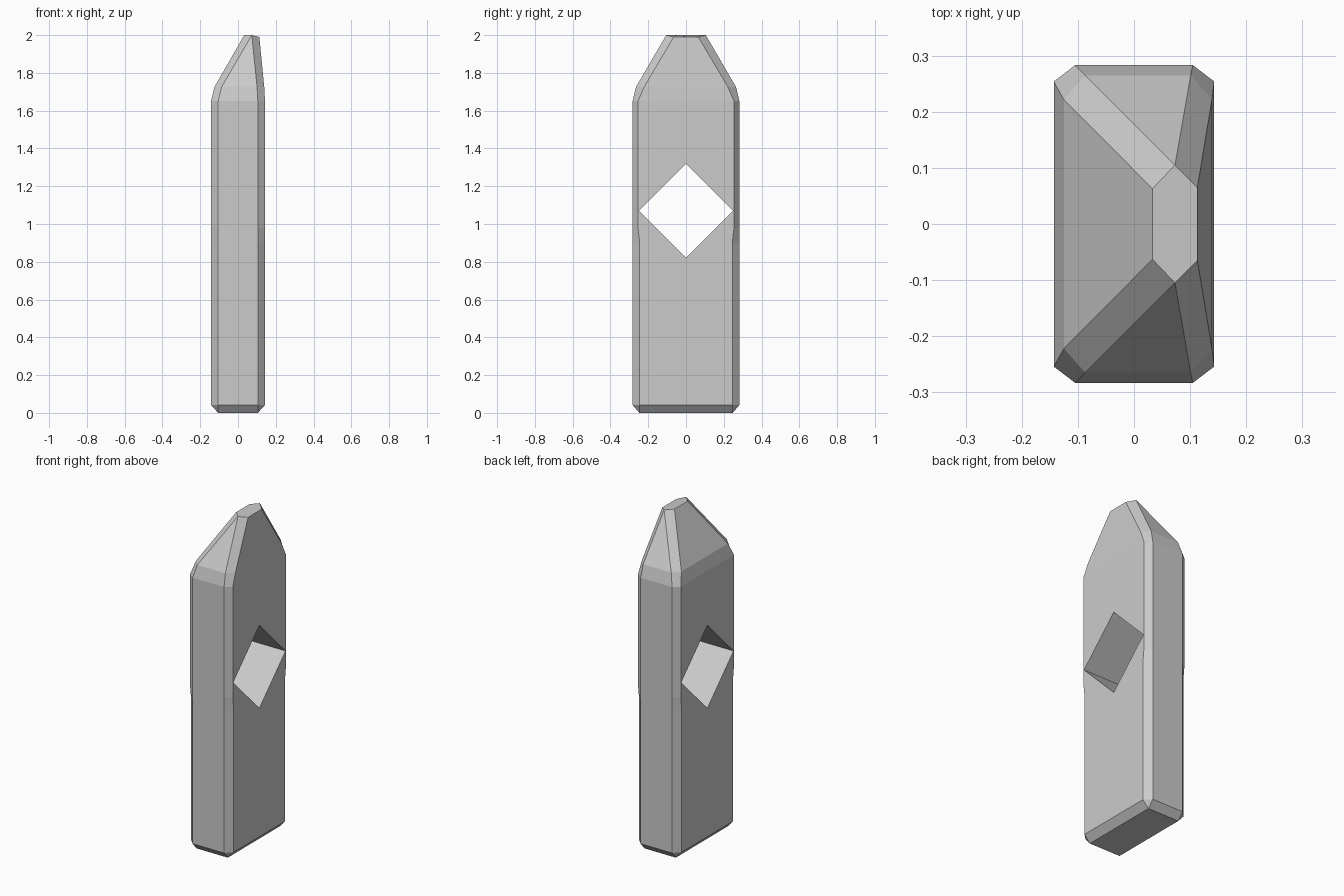
import bpy, bmesh, math

if "Cube" in bpy.data.objects:
    bpy.data.objects.remove(bpy.data.objects["Cube"])


def mirror_ring(half):
    # Half outline (y > 0) ordered -x to +x, mirrored into a closed loop
    return half + [(x, -y, z) for x, y, z in reversed(half)]


def octagon(z, x0, x1, y, cx, cy):
    # Rectangle with cut corners; cx = cut along x, cy = cut along y
    return mirror_ring([(x0, y - cy, z), (x0 + cx, y, z), (x1 - cx, y, z), (x1, y - cy, z)])


def make_object(name, bm):
    bmesh.ops.remove_doubles(bm, verts=bm.verts, dist=0.0005)
    bmesh.ops.recalc_face_normals(bm, faces=bm.faces)
    mesh = bpy.data.meshes.new(name)
    bm.to_mesh(mesh)
    bm.free()
    obj = bpy.data.objects.new(name, mesh)
    bpy.context.collection.objects.link(obj)
    return obj


# Body: stacked sections, chamfered foot to slanted off-centre tip
rings = [
    mirror_ring([(-.105, .247, 0)] * 2 + [(.105, .247, 0)] * 2),
    octagon(.042, -.143, .143, .283, .038, .038),
    octagon(.90, -.143, .143, .283, .038, .038),
    octagon(.98, -.143, .143, .283, .038, .029),
    octagon(1.65, -.143, .143, .283, .038, .029),
    octagon(1.725, -.125, .139, .265, .038, .043),
    mirror_ring([(.033, .063, 2), (.073, .105, 2), (.073, .105, 2), (.113, .065, 1.99)]),
]
bm = bmesh.new()
loops = [[bm.verts.new(p) for p in ring] for ring in rings]
for low, high in zip(loops, loops[1:]):
    for i in range(8):
        j = (i + 1) % 8
        bm.faces.new((low[i], low[j], high[j], high[i]))
bm.faces.new(loops[0])
bm.faces.new(loops[-1])
body = make_object("stone_slab", bm)

# Diamond hole straight through the wide faces
bm = bmesh.new()
bmesh.ops.create_cube(bm, size=1)
side = .25 * math.sqrt(2)
bmesh.ops.scale(bm, vec=(1, side, side), verts=bm.verts)
cutter = make_object("diamond_cutter", bm)
cutter.location = (0, 0, 1.07)
cutter.rotation_euler = (math.pi / 4, 0, 0)
cutter.hide_render = True

cut = body.modifiers.new("diamond_hole", 'BOOLEAN')
cut.operation = 'DIFFERENCE'
cut.solver = 'EXACT'
cut.object = cutter
bpy.context.view_layer.objects.active = body
body.select_set(True)
bpy.ops.object.modifier_apply(modifier=cut.name)
bpy.data.objects.remove(cutter)
